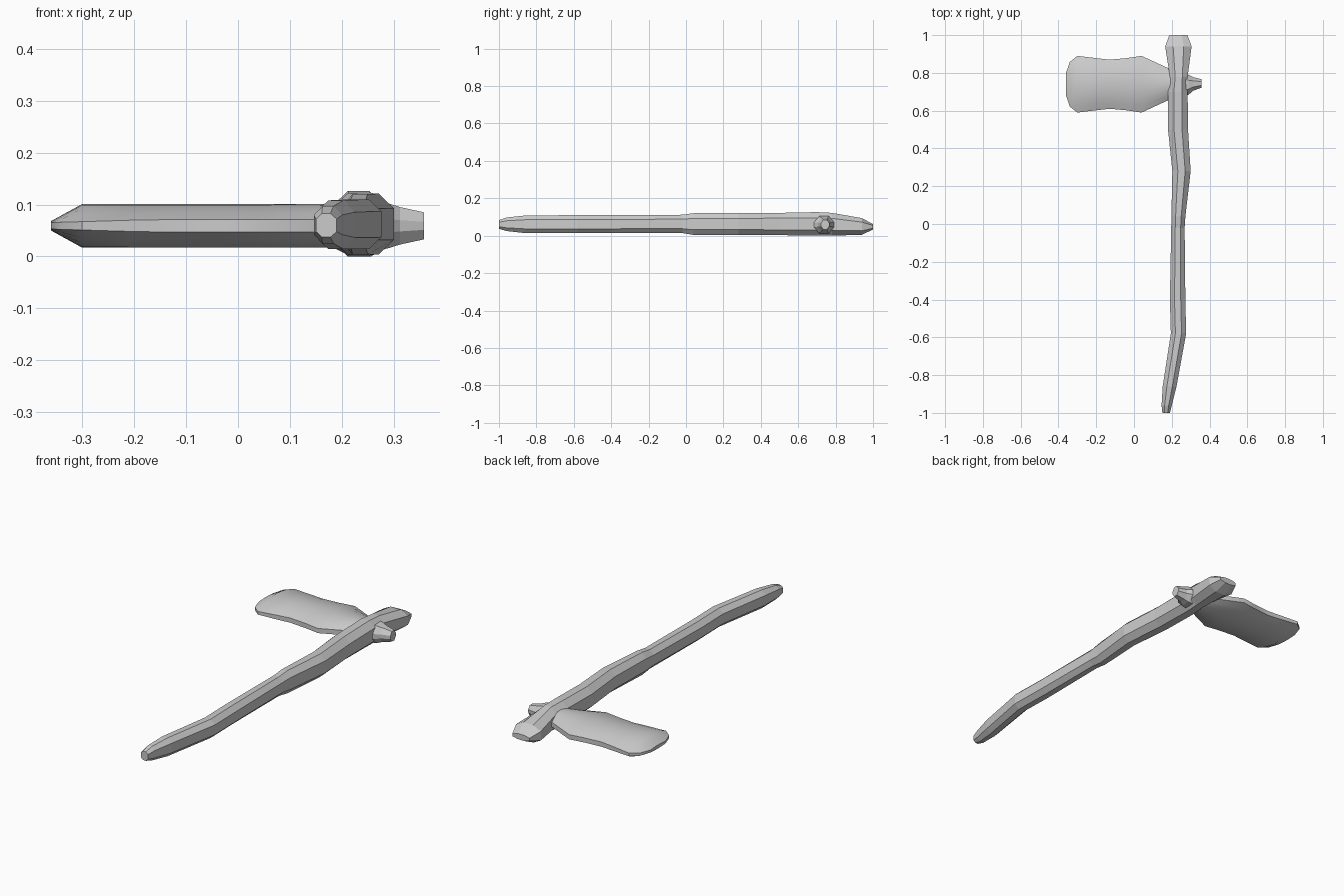
import bpy, bmesh, math

cube = bpy.data.objects.get("Cube")
if cube:
    bpy.data.objects.remove(cube, do_unlink=True)

grey = bpy.data.materials.new("plain grey")
grey.use_nodes = True
colour = (0.6, 0.6, 0.6, 1)
grey.diffuse_color = colour
grey.node_tree.nodes["Principled BSDF"].inputs["Base Color"].default_value = colour


def loft(name, rings):
    """Skin closed rings of points and cap both ends."""
    bm = bmesh.new()
    loops = [[bm.verts.new(p) for p in ring] for ring in rings]
    n = len(loops[0])
    for a, b in zip(loops, loops[1:]):
        for i in range(n):
            j = (i + 1) % n
            bm.faces.new((a[i], a[j], b[j], b[i]))
    bm.faces.new(loops[0])
    bm.faces.new(loops[-1])
    bmesh.ops.recalc_face_normals(bm, faces=bm.faces)
    mesh = bpy.data.meshes.new(name)
    bm.to_mesh(mesh)
    bm.free()
    obj = bpy.data.objects.new(name, mesh)
    bpy.context.collection.objects.link(obj)
    mesh.materials.append(grey)
    return obj


def octagon(a0, a1, b0, b1, flat_a=0.4, flat_b=0.52):
    """Eight corners of a box with cut corners."""
    ca, cb, ha, hb = (a0 + a1) / 2, (b0 + b1) / 2, (a1 - a0) / 2, (b1 - b0) / 2
    signs = ((1, flat_b), (flat_a, 1), (-flat_a, 1), (-1, flat_b),
             (-1, -flat_b), (-flat_a, -1), (flat_a, -1), (1, -flat_b))
    return [(ca + u * ha, cb + v * hb) for u, v in signs]


# Crooked wooden handle: y, left x, right x, low z, high z
sections = [
    (-1.0, .15, .19, .037, .083), (-.96, .146, .2, .025, .097),
    (-.86, .152, .225, .014, .108), (-.58, .195, .276, .014, .11),
    (-.4, .19, .272, .014, .11), (-.02, .197, .268, .014, .112),
    (.04, .198, .272, .004, .12), (.28, .203, .3, .004, .121),
    (.5, .18, .286, .003, .122), (.7, .18, .284, 0, .126),
    (.78, .19, .284, 0, .122), (.94, .165, .305, .005, .094),
    (1.0, .187, .283, .033, .062),
]
loft("handle", [[(x, y, z) for x, z in octagon(x0, x1, z0, z1)]
                for y, x0, x1, z0, z1 in sections])

# Blade, lens shaped across its width: x, half width, middle and rim half thickness
MID_Y, MID_Z = .74, .059
STEPS = [-1, -.75, -.5, -.25, 0, .25, .5, .75, 1]
blade_rings = []
for x, width, middle, rim in [
        (-.36, .06, .009, .006), (-.34, .118, .02, .007), (-.3, .15, .042, .008),
        (-.2, .138, .042, .011), (-.13, .13, .042, .012), (-.04, .138, .042, .012),
        (.04, .15, .042, .012), (.17, .09, .042, .012), (.23, .07, .042, .012)]:
    half = [(v * width, rim + (middle - rim) * (1 - v * v)) for v in STEPS]
    blade_rings.append([(x, MID_Y + y, MID_Z + t) for y, t in half] +
                       [(x, MID_Y + y, MID_Z - t) for y, t in reversed(half)])
blade = loft("blade", blade_rings)
for o in bpy.context.selected_objects:
    o.select_set(False)
blade.select_set(True)
bpy.context.view_layer.objects.active = blade
bpy.ops.object.shade_smooth_by_angle(angle=math.radians(40))

# Blunt spike on the far side of the handle
loft("back_spike", [[(x, y, z) for y, z in octagon(y0, y1, z0, z1, .45, .3)]
                    for x, y0, y1, z0, z1 in [
                        (.24, .67, .81, .008, .11), (.29, .685, .79, .016, .102),
                        (.312, .705, .778, .023, .095), (.358, .722, .766, .033, .085)]])
